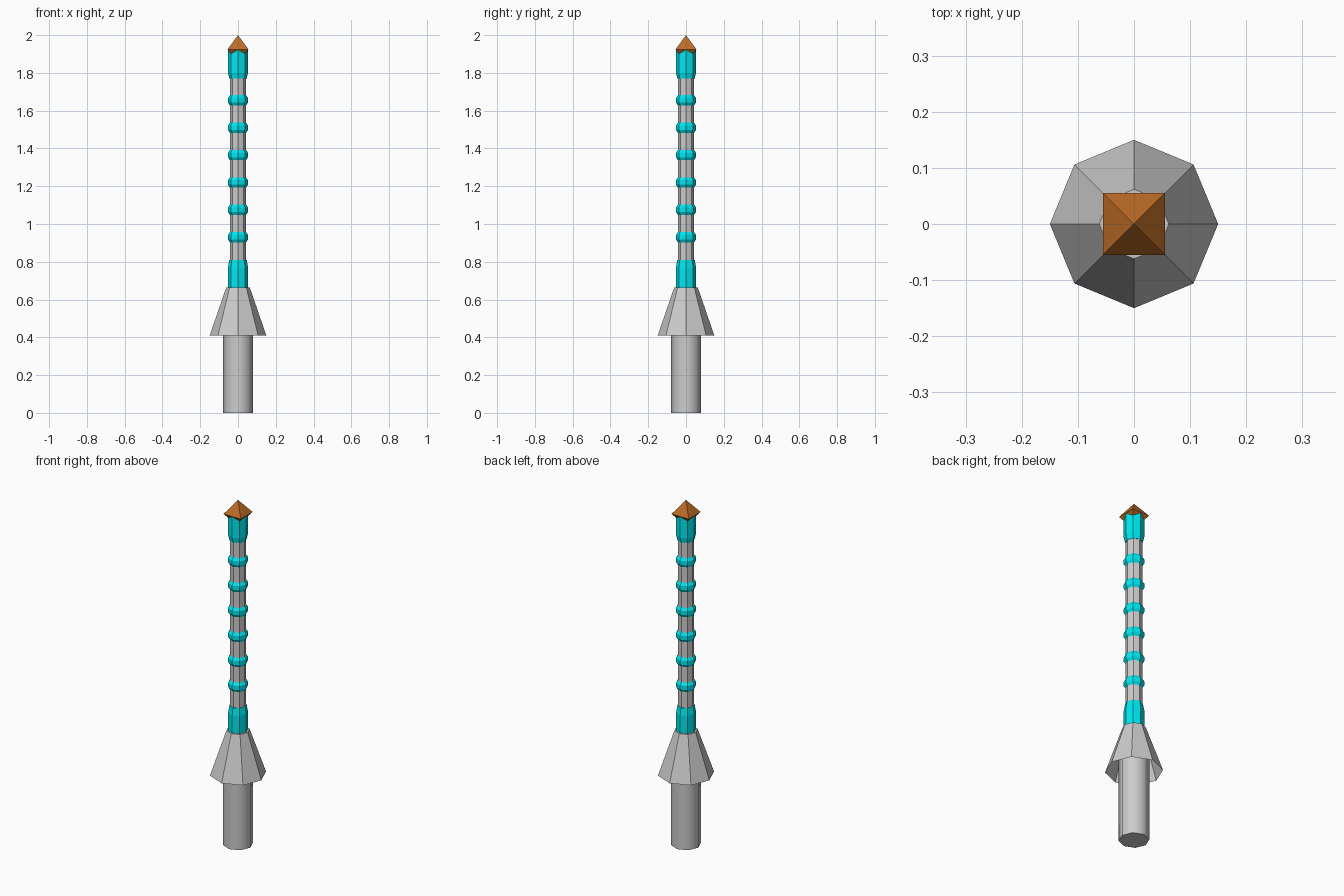
import bpy, bmesh, math

if "Cube" in bpy.data.objects:
    bpy.data.objects.remove(bpy.data.objects["Cube"])


def material(name, color):
    m = bpy.data.materials.new(name)
    m.diffuse_color = color
    m.use_nodes = True
    m.node_tree.nodes["Principled BSDF"].inputs["Base Color"].default_value = m.diffuse_color
    return m


cyan = material("cyan", (0.0, 0.8, 0.87, 1))
brown = material("brown", (0.5, 0.15, 0.02, 1))


def lathe(name, profile, mat=None, caps=True, sides=8, turn=0.0):
    """Stack of n-sided rings from (radius, z) pairs."""
    bm = bmesh.new()
    rings = []
    for r, z in profile:
        angles = [turn + 2 * math.pi * i / sides for i in range(sides)]
        rings.append([bm.verts.new((r * math.cos(a), r * math.sin(a), z)) for a in angles])
    for lo, hi in zip(rings, rings[1:]):
        for i in range(sides):
            j = (i + 1) % sides
            bm.faces.new((lo[i], lo[j], hi[j], hi[i]))
    if caps:
        bm.faces.new(rings[0][::-1])
        bm.faces.new(rings[-1])
    bmesh.ops.remove_doubles(bm, verts=bm.verts, dist=1e-5)
    mesh = bpy.data.meshes.new(name)
    bm.to_mesh(mesh)
    bm.free()
    obj = bpy.data.objects.new(name, mesh)
    bpy.context.collection.objects.link(obj)
    if mat:
        mesh.materials.append(mat)
    return obj


# Handle, smooth sides, running up inside the guard
handle = lathe("handle", [(0.079, 0), (0.079, 0.58)])
bpy.context.view_layer.objects.active = handle
handle.select_set(True)
bpy.ops.object.shade_smooth_by_angle(angle=math.radians(60))

# Flared guard, open underneath, closed on top
lathe("guard", [(0.15, 0.41), (0.062, 0.665), (0.0, 0.665)], caps=False)

# Thin shaft
lathe("shaft", [(0.043, 0.66), (0.043, 1.90)])

# Collars at both ends of the shaft
lathe("lower_collar", [(0.053, 0.665), (0.053, 0.77), (0.046, 0.81)], cyan)
lathe("upper_collar", [(0.046, 1.77), (0.053, 1.80), (0.053, 1.925)], cyan)

# Evenly spaced rings
for i in range(6):
    z = 0.93 + 0.145 * i
    lathe(f"ring_{i + 1}", [(0.043, z - 0.027), (0.053, z - 0.012),
                            (0.053, z + 0.012), (0.043, z + 0.027)], cyan)

# Square double-pyramid tip: equator ring plus two points
bm = bmesh.new()
bottom, top = bm.verts.new((0, 0, 1.85)), bm.verts.new((0, 0, 2.0))
h = 0.055
square = [bm.verts.new((x, y, 1.925)) for x, y in ((-h, -h), (h, -h), (h, h), (-h, h))]
for i in range(4):
    a, b = square[i], square[(i + 1) % 4]
    bm.faces.new((a, b, top))
    bm.faces.new((b, a, bottom))
mesh = bpy.data.meshes.new("tip")
bm.to_mesh(mesh)
bm.free()
mesh.materials.append(brown)
bpy.context.collection.objects.link(bpy.data.objects.new("tip", mesh))
